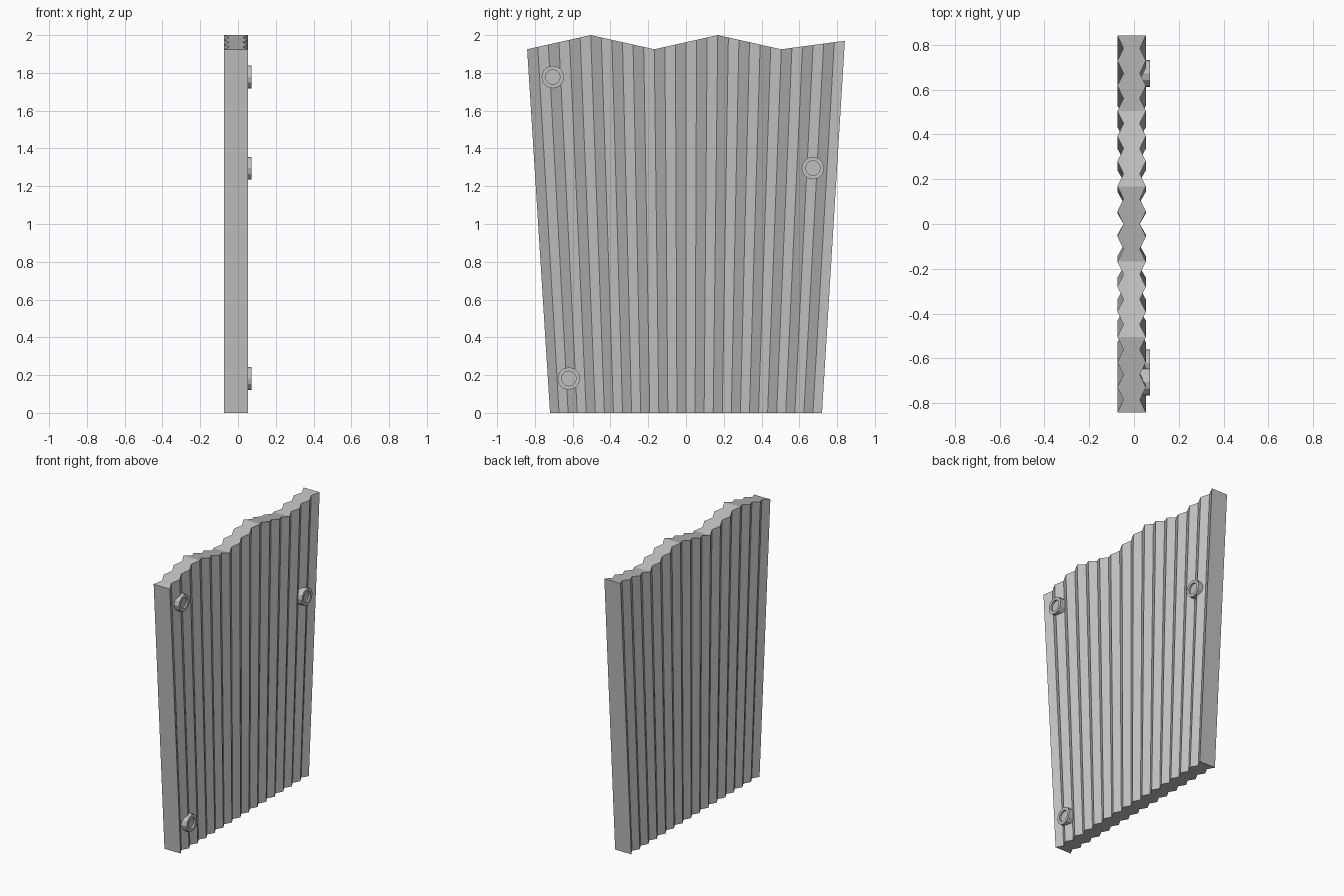
import bpy, bmesh, math
from mathutils import Matrix, Vector

cube = bpy.data.objects.get("Cube")
if cube:
    bpy.data.objects.remove(cube, do_unlink=True)

grey = bpy.data.materials.new("Grey metal")
grey.use_nodes = True
grey.diffuse_color = (0.53, 0.53, 0.53, 1)
grey.node_tree.nodes["Principled BSDF"].inputs["Base Color"].default_value = (0.53, 0.53, 0.53, 1)


def add_object(name, bm):
    bmesh.ops.recalc_face_normals(bm, faces=bm.faces[:])
    mesh = bpy.data.meshes.new(name)
    bm.to_mesh(mesh)
    bm.free()
    mesh.materials.append(grey)
    obj = bpy.data.objects.new(name, mesh)
    bpy.context.collection.objects.link(obj)
    return obj


# Corrugated sheet: 15 ridges on each face, fanning out toward a zigzag top
STRIPS = 30
BACK, FRONT, DEPTH = -0.074, 0.053, 0.027
HALF_BOTTOM, HALF_TOP = 0.72, 0.841
top_heights = [1.925, 2.0, 1.925, 2.0, 1.925, 1.97]

bm = bmesh.new()
sections = []
for i in range(STRIPS + 1):
    t = 2 * i / STRIPS - 1
    inset = DEPTH if i % 2 else 0
    k = min(i // 6, 4)
    f = i / 6 - k
    z = top_heights[k] * (1 - f) + top_heights[k + 1] * f
    xa, xb = BACK + inset, FRONT - inset
    sections.append([bm.verts.new(p) for p in (
        (xa, HALF_BOTTOM * t, 0), (xb, HALF_BOTTOM * t, 0),
        (xb, HALF_TOP * t, z), (xa, HALF_TOP * t, z))])
for a, b in zip(sections, sections[1:]):
    for j in range(4):
        n = (j + 1) % 4
        bm.faces.new((a[j], a[n], b[n], b[j]))
bm.faces.new(sections[0])
bm.faces.new(sections[-1])
add_object("corrugated_panel", bm)


# Round bolts with a sunken centre
def add_bolt(name, y, z, sides=12):
    base, tip, floor = 0.02, 0.0725, 0.06
    rings = [(0.06, base), (0.06, tip), (0.039, tip), (0.039, floor)]
    bm = bmesh.new()
    loops = []
    for r, x in rings:
        loops.append([bm.verts.new((x, y + r * math.cos(math.tau * s / sides),
                                    z + r * math.sin(math.tau * s / sides)))
                      for s in range(sides)])
    for a, b in zip(loops, loops[1:]):
        for s in range(sides):
            n = (s + 1) % sides
            bm.faces.new((a[s], a[n], b[n], b[s]))
    bm.faces.new(loops[0])
    bm.faces.new(loops[-1])
    add_object(name, bm)


add_bolt("upper_bolt", -0.705, 1.778)
add_bolt("middle_bolt", 0.672, 1.296)
add_bolt("lower_bolt", -0.62, 0.182)
